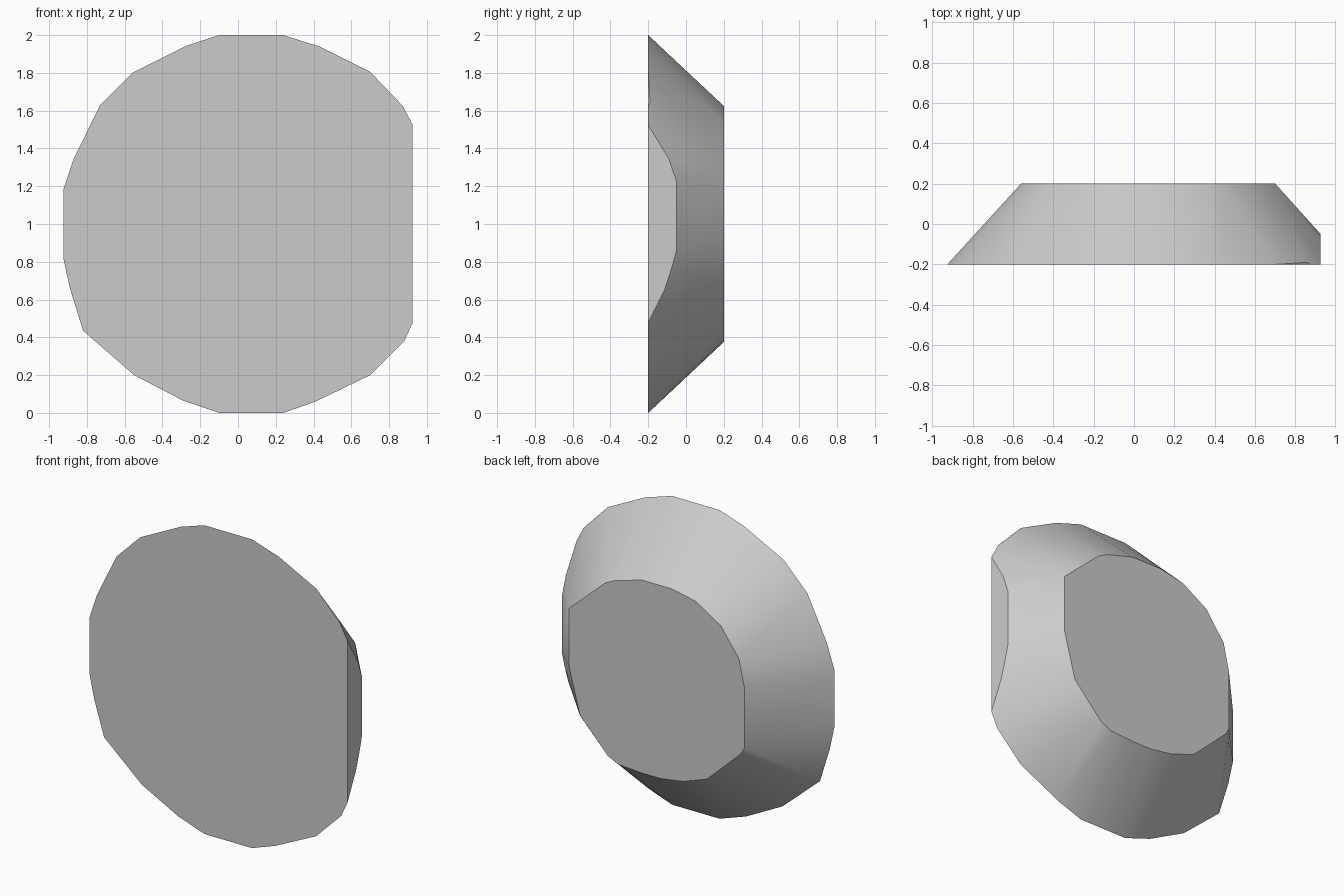
import bpy, bmesh
from math import radians

cube = bpy.data.objects.get("Cube")
if cube:
    bpy.data.objects.remove(cube, do_unlink=True)

# Plain grey surface
grey = bpy.data.materials.new("light grey")
grey.use_nodes = True
colour = (0.6, 0.6, 0.6, 1)
grey.diffuse_color = colour
grey.node_tree.nodes["Principled BSDF"].inputs["Base Color"].default_value = colour

# Outlines (x, z) of the wide front and the narrow back
FRONT = [(-0.10, 2), (0.24, 2), (0.43, 1.94), (0.70, 1.805), (0.86, 1.65), (1.01, 1.36),
         (1.06, 1.18), (1.06, 0.82), (1.01, 0.66), (0.88, 0.38), (0.70, 0.20),
         (0.41, 0.06), (0.24, 0), (-0.10, 0), (-0.29, 0.065), (-0.55, 0.20),
         (-0.82, 0.435), (-0.89, 0.66), (-0.925, 0.82), (-0.925, 1.18),
         (-0.87, 1.345), (-0.73, 1.63), (-0.56, 1.80), (-0.27, 1.945)]
BACK = [(-0.04, 1.625), (0.175, 1.625), (0.37, 1.57), (0.44, 1.535), (0.70, 1.30),
        (0.70, 0.93), (0.62, 0.63), (0.42, 0.42), (0.34, 0.385), (0.18, 0.375),
        (0.04, 0.375), (-0.12, 0.40), (-0.29, 0.46), (-0.535, 0.69), (-0.56, 0.735),
        (-0.56, 1.12), (-0.52, 1.30), (-0.39, 1.48), (-0.21, 1.59)]


def slice_off(bm, point, normal):
    """Remove everything beyond a plane and close the cut."""
    cut = bmesh.ops.bisect_plane(bm, geom=bm.verts[:] + bm.edges[:] + bm.faces[:],
                                 plane_co=point, plane_no=normal, clear_outer=True)
    edges = [e for e in cut["geom_cut"] if isinstance(e, bmesh.types.BMEdge)]
    bmesh.ops.contextual_create(bm, geom=edges)


# Tapered slab spanned between both outlines
bm = bmesh.new()
for y, outline in ((-0.2, FRONT), (0.2, BACK)):
    for x, z in outline:
        bm.verts.new((x, y, z))
hull = bmesh.ops.convex_hull(bm, input=bm.verts[:])
spare = set(hull["geom_interior"] + hull["geom_unused"])
bmesh.ops.delete(bm, geom=[v for v in spare if isinstance(v, bmesh.types.BMVert)],
                 context="VERTS")

# Flat side and chipped upper corner
slice_off(bm, (0.925, 0, 1), (1, 0, 0))
slice_off(bm, (0.70, 0, 1.805), (0.23, 0, 0.22))

# Merge coplanar triangles into clean caps
bmesh.ops.dissolve_limit(bm, angle_limit=radians(0.5), verts=bm.verts[:], edges=bm.edges[:])
bmesh.ops.recalc_face_normals(bm, faces=bm.faces[:])

mesh = bpy.data.meshes.new("tapered_slab")
bm.to_mesh(mesh)
bm.free()
mesh.materials.append(grey)
slab = bpy.data.objects.new("tapered_slab", mesh)
bpy.context.collection.objects.link(slab)

# Smooth bevelled rim, sharp cap edges
bpy.ops.object.select_all(action="DESELECT")
slab.select_set(True)
bpy.context.view_layer.objects.active = slab
bpy.ops.object.shade_smooth_by_angle(angle=radians(35))
